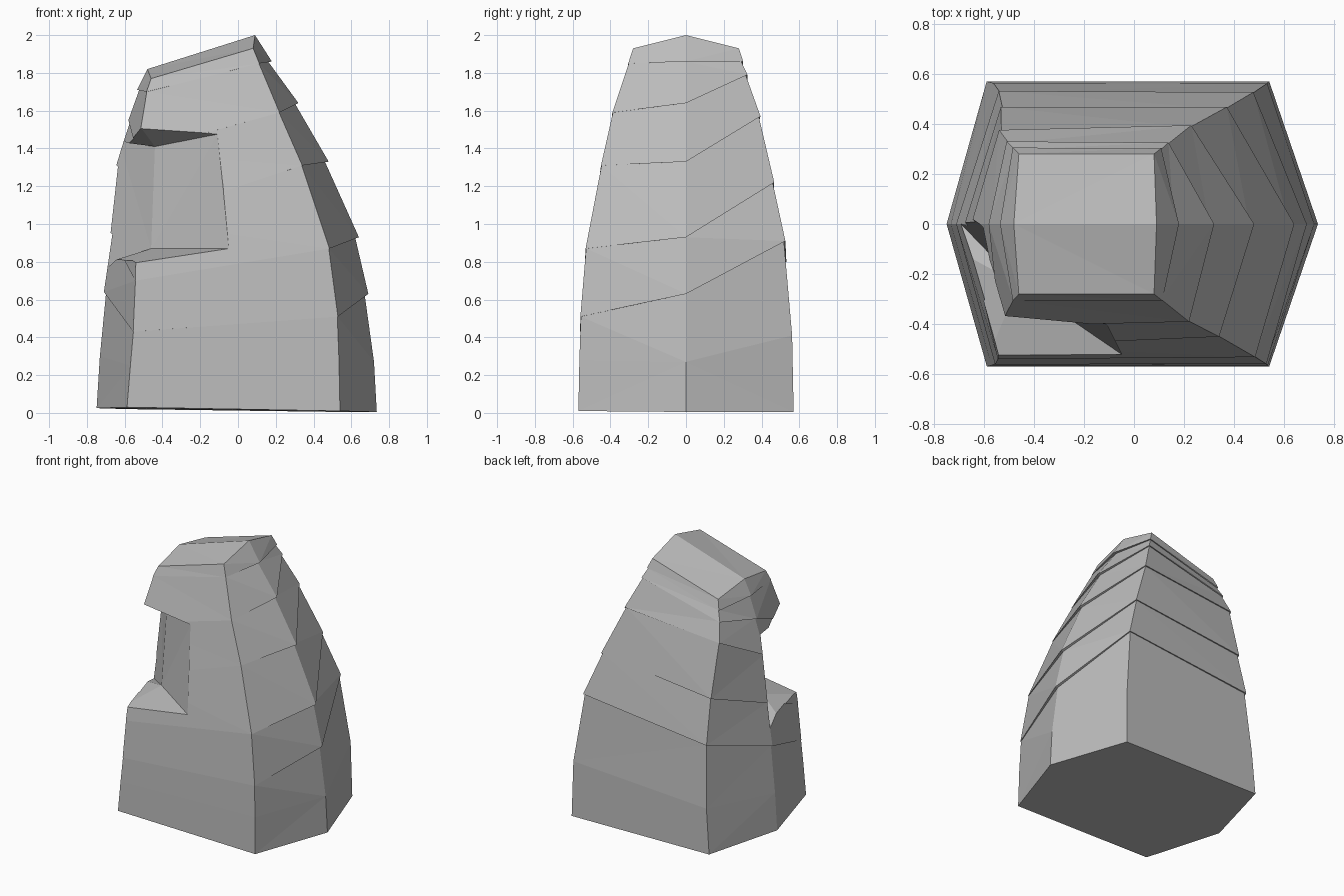
import bpy, bmesh
from mathutils import Vector

if "Cube" in bpy.data.objects:
    bpy.data.objects.remove(bpy.data.objects["Cube"], do_unlink=True)

stone = bpy.data.materials.new("grey_stone")
stone.use_nodes = True
GREY = (0.5, 0.5, 0.5, 1)
stone.diffuse_color = GREY
stone.node_tree.nodes["Principled BSDF"].inputs["Base Color"].default_value = GREY


def interp(table, z):
    """Linear lookup of a (height, value) profile."""
    for (z0, v0), (z1, v1) in zip(table, table[1:]):
        if z <= z1:
            return v0 + (v1 - v0) * max(0, z - z0) / (z1 - z0)
    return table[-1][1]


def add_object(name, bm):
    bmesh.ops.recalc_face_normals(bm, faces=bm.faces)
    mesh = bpy.data.meshes.new(name)
    bm.to_mesh(mesh)
    bm.free()
    mesh.materials.append(stone)
    obj = bpy.data.objects.new(name, mesh)
    bpy.context.collection.objects.link(obj)
    return obj


# Edge profiles of the six-sided rock: height against x, and half depth
right_corner = [(0, .54), (.5, .53), (.9, .48), (1.31, .34), (1.59, .22), (1.93, .08)]
right_ridge = [(0, .735), (.27, .72), (.63, .69), (.93, .64), (1.33, .48), (1.64, .32), (2, .09)]
left_corner = [(0, -.59), (.43, -.555), (.8, -.54), (1.2, -.53), (1.54, -.54), (1.77, -.46)]
left_ridge = [(0, -.75), (.64, -.71), (.77, -.69), (1.3, -.65), (1.44, -.61), (1.7, -.54), (1.82, -.48)]
half_depth = [(0, .57), (.5, .56), (.89, .53), (1.31, .45), (1.59, .39), (1.93, .28)]

# Columns: x profile, side in y, height stretch, tuck below each ledge
columns = [
    (left_corner, -1, 1.09, .002),
    (right_corner, -1, 1, .004),
    (right_ridge, 0, 1, .02),
    (right_corner, 1, 1, .012),
    (left_corner, 1, 1.09, .012),
    (left_ridge, 0, 1, .012),
]
# Height of each sloping strata line on the six columns
strata = [
    (.03, .01, .005, .005, .02, .025),
    (.25, .28, .27, .41, .35, .3),
    (.43, .51, .63, .91, .8, .64),
    (.7, .87, .93, 1.22, 1.12, .95),
    (1.02, 1.31, 1.33, 1.57, 1.5, 1.3),
    (1.38, 1.59, 1.64, 1.79, 1.63, 1.55),
    (1.7, 1.85, 1.86, 1.86, 1.7, 1.71),
    (1.77, 1.93, 2, 1.93, 1.77, 1.82),
]


def ring(bm, heights, tucked):
    verts = []
    for (xs, side, stretch, tuck), z in zip(columns, heights):
        p = Vector((interp(xs, z), side * interp(half_depth, z * stretch), z))
        if tucked:
            p -= Vector((p.x + .1, p.y, 0)).normalized() * tuck
        verts.append(bm.verts.new(p))
    return verts


# Rock body with shingled bands
bm = bmesh.new()
rings = [ring(bm, strata[0], False)]
for i, heights in enumerate(strata[1:], 1):
    if 1 < i < len(strata) - 1:
        rings.append(ring(bm, heights, True))
    rings.append(ring(bm, heights, False))
for low, high in zip(rings, rings[1:]):
    for i in range(6):
        j = (i + 1) % 6
        bm.faces.new((low[i], low[j], high[j], high[i]))
bm.faces.new(rings[0][::-1])
top = rings[-1]
bm.faces.new((top[0], top[1], top[2], top[5]))
bm.faces.new((top[5], top[2], top[3], top[4]))
bmesh.ops.triangulate(bm, faces=bm.faces)
rock = add_object("rock_body", bm)

# Wedge that hollows the front corner
floor = [(-.72, .03, .755), (-.46, -.24, .87), (-.05, -.52, .87), (.02, -.66, .87), (-.64, -.66, .75), (-.9, 0, .73)]
ceiling = [(-.63, .02, 1.44), (-.44, -.21, 1.41), (-.11, -.40, 1.475), (-.1, -.66, 1.6), (-.64, -.66, 1.68), (-.9, 0, 1.47)]
bm = bmesh.new()
lo, hi = [[bm.verts.new(p) for p in loop] for loop in (floor, ceiling)]
for i in range(6):
    j = (i + 1) % 6
    bm.faces.new((lo[i], lo[j], hi[j], hi[i]))
bm.faces.new(lo[::-1])
bm.faces.new(hi)
bmesh.ops.triangulate(bm, faces=bm.faces)
cutter = add_object("hollow_cutter", bm)
cutter.hide_render = True
cutter.display_type = 'WIRE'

hollow = rock.modifiers.new("hollow", 'BOOLEAN')
hollow.operation = 'DIFFERENCE'
hollow.solver = 'EXACT'
hollow.object = cutter
bpy.context.view_layer.objects.active = rock
bpy.ops.object.modifier_apply(modifier="hollow")
cutter.hide_set(True)
